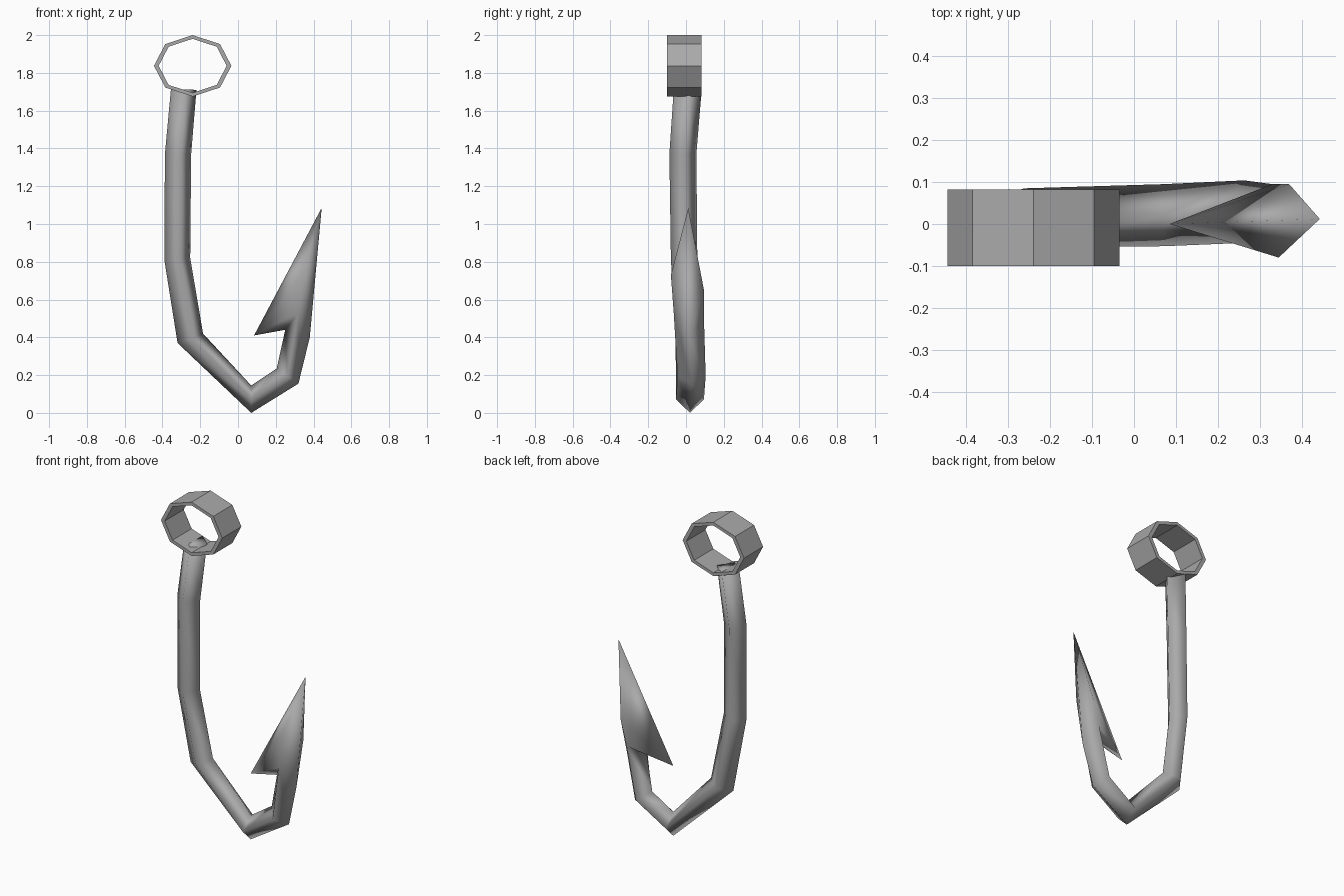
import bpy, bmesh
from math import sin, cos, pi

if "Cube" in bpy.data.objects:
    bpy.data.objects.remove(bpy.data.objects["Cube"])

steel = bpy.data.materials.new("dark_steel")
steel.diffuse_color = (0.4, 0.4, 0.4, 1)
steel.use_nodes = True
steel.node_tree.nodes["Principled BSDF"].inputs["Base Color"].default_value = steel.diffuse_color


def finish(name, bm, smooth):
    bmesh.ops.recalc_face_normals(bm, faces=bm.faces)
    for f in bm.faces:
        f.smooth = smooth
    me = bpy.data.meshes.new(name)
    bm.to_mesh(me)
    bm.free()
    me.materials.append(steel)
    ob = bpy.data.objects.new(name, me)
    bpy.context.collection.objects.link(ob)
    return ob


def bridge(bm, a, b):
    n = len(a)
    for i in range(n):
        bm.faces.new((a[i], a[(i + 1) % n], b[(i + 1) % n], b[i]))


# Line eye: eight-sided flattened band
bm = bmesh.new()


def octagon(rx, rz, y):
    return [bm.verts.new((-0.24 + rx * sin(i * pi / 4), y, 1.8375 + rz * cos(i * pi / 4)))
            for i in range(8)]


loops = [octagon(0.205, 0.1625, -0.10), octagon(0.205, 0.1625, 0.082),
         octagon(0.18, 0.143, 0.082), octagon(0.18, 0.143, -0.10)]
for k in range(4):
    bridge(bm, loops[k], loops[(k + 1) % 4])
finish("line_eye", bm, False)

# Bent shank: slightly twisted diamond sections
# (outer x, outer z, inner x, inner z, front y, back y, twist)
sections = [
    (-0.355, 1.715, -0.22, 1.71, -0.065, 0.083, 0.01),
    (-0.387, 1.37, -0.248, 1.37, -0.088, 0.055, 0.01),
    (-0.39, 0.81, -0.253, 0.82, -0.08, 0.06, 0.01),
    (-0.32, 0.37, -0.185, 0.42, -0.055, 0.085, 0.01),
    (0.07, 0.0, 0.07, 0.145, -0.053, 0.095, 0.0),
    (0.32, 0.155, 0.205, 0.235, -0.045, 0.104, 0.0),
]
bm = bmesh.new()
rings = []
for ox, oz, ix, iz, yf, yb, t in sections:
    cx, cz, cy = (ox + ix) / 2, (oz + iz) / 2, (yf + yb) / 2
    rings.append([bm.verts.new(p) for p in
                  ((ox, cy - t, oz), (cx + t, yf, cz), (ix, cy + t, iz), (cx - t, yb, cz))])

# Point and barb grow out of the last stretched section
last = [bm.verts.new(p) for p in
        ((0.38, 0.015, 0.40), (0.318, -0.065, 0.53), (0.25, 0.015, 0.44), (0.33, 0.095, 0.50))]
rings.append(last)
for a, b in zip(rings, rings[1:]):
    bridge(bm, a, b)
bm.faces.new(rings[0])
tip = bm.verts.new((0.443, 0.012, 1.085))
barb = bm.verts.new((0.085, 0.0, 0.41))
outer, front, inner, back = last
for low, high in ((front, (0.345, -0.08, 0.73)), (back, (0.37, 0.095, 0.65))):
    side = bm.verts.new(high)
    bm.faces.new((low, inner, barb))
    for a, b in ((low, barb), (barb, tip), (tip, outer), (outer, low)):
        bm.faces.new((side, a, b))
finish("hook_shank", bm, True)
